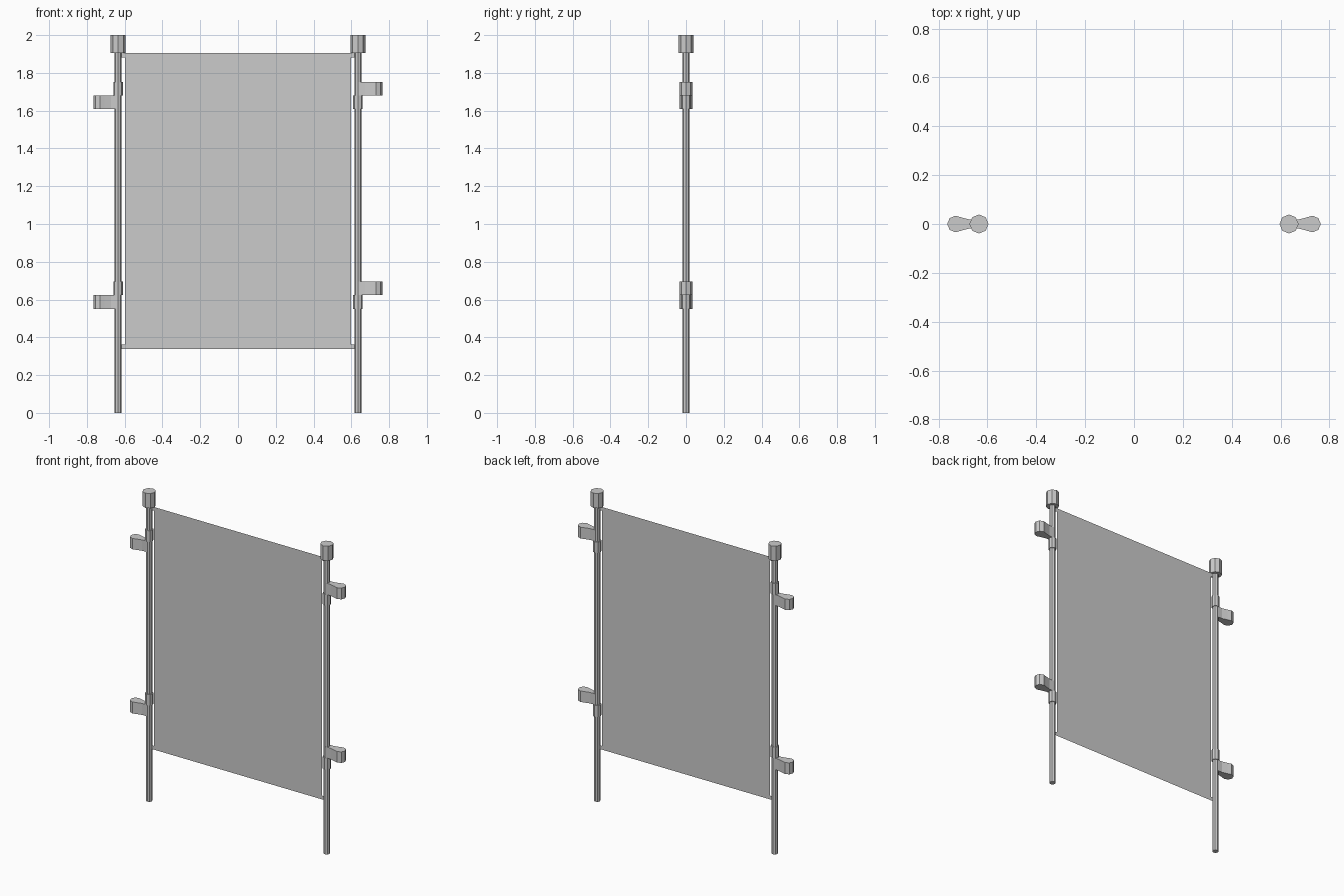
import bpy
import math

cube = bpy.data.objects.get("Cube")
if cube:
    bpy.data.objects.remove(cube)

grey = bpy.data.materials.new("plain_grey")
grey.use_nodes = True
COLOUR = (0.6, 0.6, 0.6, 1)
grey.diffuse_color = COLOUR
grey.node_tree.nodes["Principled BSDF"].inputs["Base Color"].default_value = COLOUR

POLE_X = 0.635


def add_mesh(name, verts, faces):
    mesh = bpy.data.meshes.new(name)
    mesh.from_pydata(verts, [], faces)
    mesh.materials.append(grey)
    obj = bpy.data.objects.new(name, mesh)
    bpy.context.collection.objects.link(obj)
    return obj


def prism(name, outline, z0, z1):
    """Extrude a counter-clockwise xy outline from z0 to z1."""
    n = len(outline)
    verts = [(x, y, z) for z in (z0, z1) for x, y in outline]
    faces = [(i, (i + 1) % n, (i + 1) % n + n, i + n) for i in range(n)]
    faces += [tuple(reversed(range(n))), tuple(range(n, 2 * n))]
    return add_mesh(name, verts, faces)


def ring(x, radius, sides=8):
    return [(x + radius * math.cos(math.tau * i / sides),
             radius * math.sin(math.tau * i / sides)) for i in range(sides)]


# Lever outline: round grip, narrow neck, end wrapped on the pole
half = [(0.765, 0), (0.755, 0.024), (0.731, 0.034), (0.707, 0.027),
        (0.672, 0.018), (0.635, 0.018), (0.622, 0.013), (0.617, 0)]
lever = half + [(x, -y) for x, y in reversed(half[1:-1])]

for side, label in ((1, "left"), (-1, "right")):
    x = side * POLE_X
    prism(label + "_pole", ring(x, 0.019), 0, 1.91)
    prism(label + "_pole_cap", ring(x, 0.039), 1.905, 2)

    # Each hinge pairs a collar with a lever; the order flips between sides
    outline = [(side * px, side * py) for px, py in lever]
    for level, bottom, middle, top in (("lower", 0.55, 0.624, 0.695),
                                       ("upper", 1.61, 1.68, 1.753)):
        low, high = (bottom, middle), (middle, top)
        lever_z, collar_z = (high, low) if side > 0 else (low, high)
        prism(f"{label}_{level}_lever", outline, *lever_z)
        prism(f"{label}_{level}_collar", ring(x, 0.025), *collar_z)

# Thin sheet with a tab at each corner reaching the poles
edge, tab, base, peak, tab_h = 0.599, 0.62, 0.338, 1.905, 0.024
right_side = [(tab, base), (tab, base + tab_h), (edge, base + tab_h),
              (edge, peak - tab_h), (tab, peak - tab_h), (tab, peak)]
sheet = right_side + [(-x, z) for x, z in reversed(right_side)]
add_mesh("sheet", [(x, 0, z) for x, z in sheet], [tuple(range(len(sheet)))])
